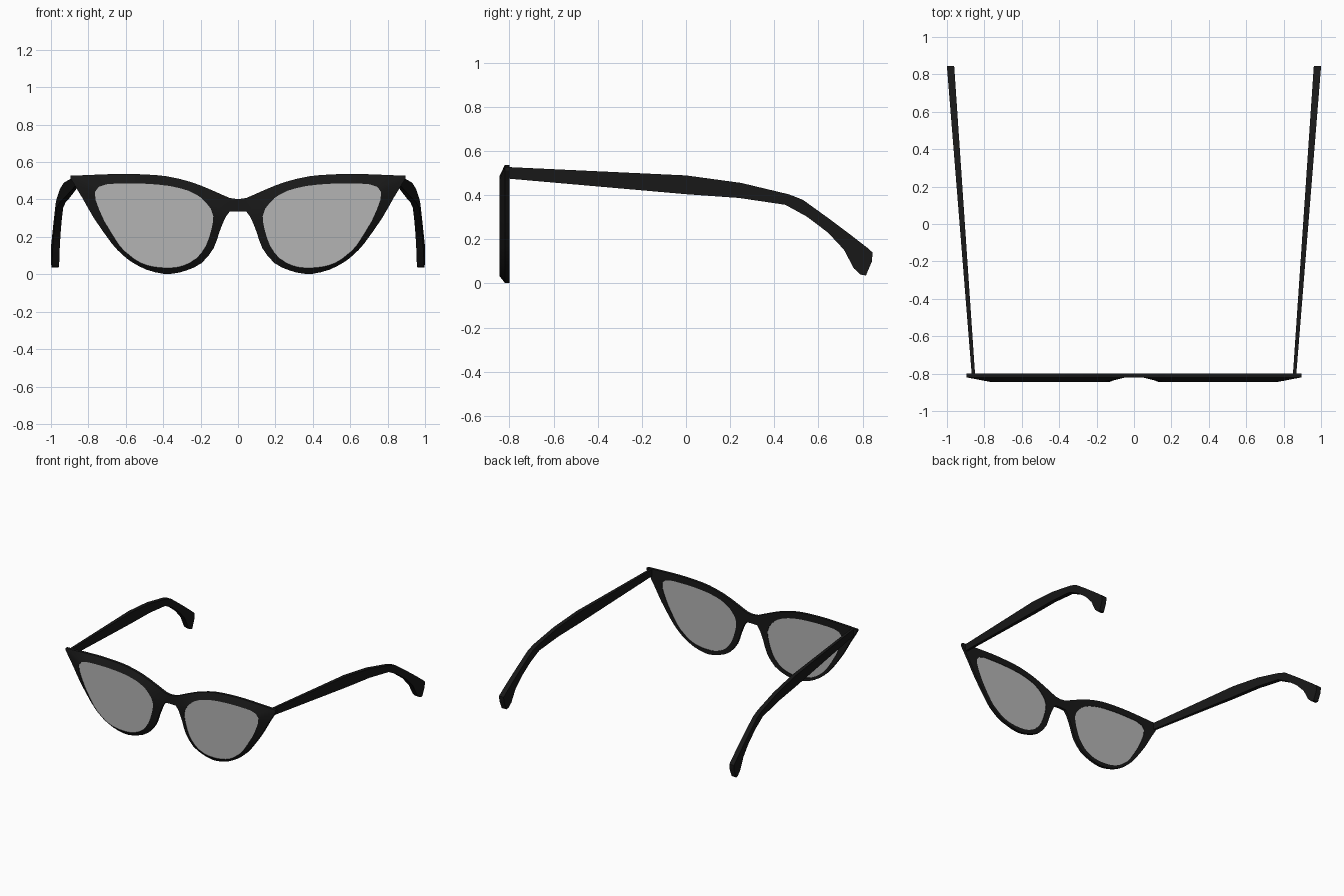
import bpy, bmesh

if "Cube" in bpy.data.objects:
    bpy.data.objects.remove(bpy.data.objects["Cube"])

BACK, EDGE, FRONT = -0.80, -0.82, -0.845


def material(name, color):
    m = bpy.data.materials.new(name)
    m.diffuse_color = color
    m.use_nodes = True
    m.node_tree.nodes["Principled BSDF"].inputs["Base Color"].default_value = m.diffuse_color
    return m


black = material("black plastic", (0.009, 0.009, 0.009, 1))
tint = material("tinted lens", (0.455, 0.455, 0.455, 0.4))


def finish(bm, name, mat, smooth=True):
    """Turn a right-hand half into a mirrored object."""
    bmesh.ops.recalc_face_normals(bm, faces=bm.faces)
    me = bpy.data.meshes.new(name)
    bm.to_mesh(me)
    bm.free()
    me.materials.append(mat)
    ob = bpy.data.objects.new(name, me)
    bpy.context.collection.objects.link(ob)
    mod = ob.modifiers.new("Mirror", 'MIRROR')
    mod.use_clip = True
    bpy.ops.object.select_all(action='DESELECT')
    ob.select_set(True)
    bpy.context.view_layer.objects.active = ob
    bpy.ops.object.modifier_apply(modifier=mod.name)
    if smooth:
        bpy.ops.object.shade_smooth_by_angle(angle=0.5)
    return ob


# Right half of the front: outer outline (x, z) paired with lens opening (x, z)
points = [
    (.045, .408, .168, .380), (.14, .450, .195, .408), (.25, .493, .265, .447),
    (.38, .524, .370, .473), (.50, .534, .490, .484), (.62, .537, .600, .486),
    (.75, .533, .700, .482), (.895, .527, .745, .468), (.895, .512, .765, .440),
    (.83, .405, .762, .400), (.77, .300, .715, .285), (.675, .165, .635, .155),
    (.62, .107, .590, .110), (.57, .067, .540, .072), (.49, .025, .485, .048),
    (.40, .003, .420, .036), (.34, .005, .350, .035), (.275, .021, .290, .047),
    (.195, .060, .225, .083), (.13, .140, .173, .150), (.10, .225, .142, .240),
    (.067, .305, .132, .310), (.045, .335, .145, .350),
]
TIP = (6, 7, 8)                        # segments kept straight at the sharp corner


def rounded(pts):
    """Add a curved midpoint to every segment except the end ones and the tip."""
    out = [pts[0]]
    for i in range(len(pts) - 1):
        if 0 < i < len(pts) - 2 and i not in TIP:
            p, q, r, s = pts[i - 1:i + 3]
            out.append(tuple((9 * (b + c) - a - d) / 16
                             for a, b, c, d in zip(p, q, r, s)))
        out.append(pts[i + 1])
    return out


rim = rounded(points)

# Front frame: rim raised around each lens, thinning to its outer edge
bm = bmesh.new()
rings = []
for ox, oz, lx, lz in rim:
    rings.append([bm.verts.new(p) for p in
                  ((ox, EDGE, oz), (lx, FRONT, lz), (lx, BACK, lz), (ox, BACK, oz))])
n = len(rings)
for i in range(n):
    a, b = rings[i], rings[(i + 1) % n]
    for k in range(4):
        if i == n - 1 and k == 3:      # left open where the bridge joins
            continue
        j = (k + 1) % 4
        bm.faces.new((a[k], a[j], b[j], b[k]))
# Bridge, reaching the mirror plane
top, bot = rings[0], rings[-1]
side = [top[0], top[3], bot[3], bot[0]]
mid = [bm.verts.new(p) for p in
       ((0, EDGE, .402), (0, BACK, .402), (0, BACK, .337), (0, EDGE, .337))]
for k in range(4):
    j = (k + 1) % 4
    bm.faces.new((side[k], side[j], mid[j], mid[k]))
finish(bm, "front_frame", black)

# Lenses: almost flush with the rim, front and back
bm = bmesh.new()
loops = [[bm.verts.new((lx, y, lz)) for _, _, lx, lz in rim]
         for y in (FRONT + .004, BACK - .004)]
bm.faces.new(loops[0])
bm.faces.new(loops[1])
for i in range(n):
    j = (i + 1) % n
    bm.faces.new((loops[0][i], loops[0][j], loops[1][j], loops[1][i]))
finish(bm, "lenses", tint)

# Temple arms: upper edge (y, z) paired with lower edge (y, z)
arm = [
    (-.81, .527, -.81, .475), (0, .489, 0, .404), (.25, .455, .24, .387),
    (.467, .403, .45, .356), (.53, .378, .548, .302), (.648, .293, .643, .230),
    (.74, .224, .715, .153), (.823, .160, .760, .068), (.845, .140, .790, .040),
    (.842, .100, .815, .036),
]


def arm_x(y):
    t = (y + .8) / 1.64
    return .850 + .111 * t, .868 + .132 * t


bm = bmesh.new()
sections = []
for ty, tz, by, bz in arm:
    (ti, to), (bi, bo) = arm_x(ty), arm_x(by)
    sections.append([bm.verts.new(p) for p in
                     ((ti, ty, tz), (to, ty, tz), (bo, by, bz), (bi, by, bz))])
for a, b in zip(sections, sections[1:]):
    for k in range(4):
        j = (k + 1) % 4
        bm.faces.new((a[k], a[j], b[j], b[k]))
bm.faces.new(sections[0])
bm.faces.new(sections[-1])
finish(bm, "temple_arms", black)
